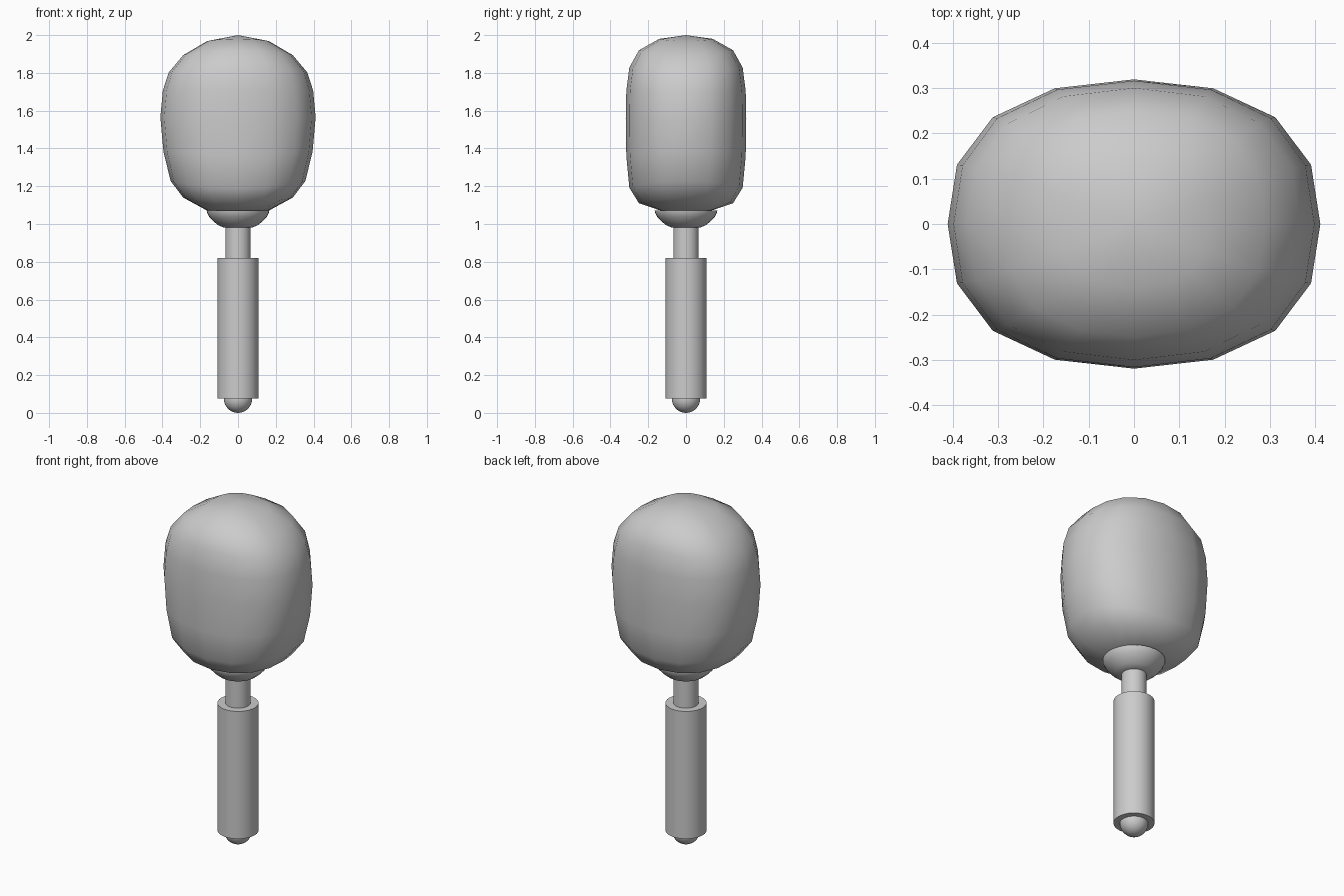
import bpy, bmesh
from math import sin, cos, pi

if "Cube" in bpy.data.objects:
    bpy.data.objects.remove(bpy.data.objects["Cube"])


def finish(name, bm, angle=0.6):
    bmesh.ops.recalc_face_normals(bm, faces=bm.faces)
    mesh = bpy.data.meshes.new(name)
    bm.to_mesh(mesh)
    bm.free()
    ob = bpy.data.objects.new(name, mesh)
    bpy.context.collection.objects.link(ob)
    bpy.ops.object.select_all(action='DESELECT')
    ob.select_set(True)
    bpy.context.view_layer.objects.active = ob
    bpy.ops.object.shade_smooth_by_angle(angle=angle)
    return ob


def skin(bm, rings, bottom=None, top=None):
    """Bridge vertex rings; close ends with a pole vertex or a flat cap."""
    n = len(rings[0])
    for a, b in zip(rings, rings[1:]):
        for i in range(n):
            j = (i + 1) % n
            bm.faces.new((a[i], a[j], b[j], b[i]))
    for ring, z in ((rings[0], bottom), (rings[-1], top)):
        if z is None:
            bm.faces.new(ring)
        else:
            pole = bm.verts.new((0, 0, z))
            for i in range(n):
                bm.faces.new((ring[i], ring[(i + 1) % n], pole))


def lathe(name, profile, bottom=None, top=None, n=32):
    bm = bmesh.new()
    rings = [[bm.verts.new((r * cos(2 * pi * i / n), r * sin(2 * pi * i / n), z))
              for i in range(n)] for r, z in profile]
    skin(bm, rings, bottom, top)
    return finish(name, bm)


# Head: rounded block, with 16-sided rounded cross-section
quarter = [(1, 0), (.95, .41), (.758, .738), (.425, .938)]
section = quarter + [(0, 1)] + [(-x, y) for x, y in quarter[:0:-1]]
section += [(-x, -y) for x, y in section]

# Rows: half width and its height, half depth and its height
rows = [
    (.164, 1.071, .140, 1.073),
    (.290, 1.140, .249, 1.110),
    (.357, 1.228, .300, 1.192),
    (.395, 1.385, .316, 1.360),
    (.411, 1.565, .319, 1.560),
    (.398, 1.706, .316, 1.705),
    (.367, 1.802, .300, 1.828),
    (.290, 1.894, .249, 1.920),
    (.164, 1.968, .142, 1.980),
]
bm = bmesh.new()
rings = []
for rx, zx, ry, zy in rows:
    ring = []
    for x, y in section:
        t = y * y / (x * x + y * y)
        ring.append(bm.verts.new((rx * x, ry * y, zx + (zy - zx) * t)))
    rings.append(ring)
skin(bm, rings, 1.055, 2.0)
head = finish("head", bm, 1.2)
shell = head.modifiers.new("wall", 'SOLIDIFY')
shell.thickness = 0.015
shell.offset = -1

# Cup-shaped collar under the head
lathe("collar", [(.075, .981), (.105, .994), (.132, 1.016), (.152, 1.038),
                 (.164, 1.060), (.166, 1.071)], bottom=.978)

# Neck rod and thicker grip
lathe("neck", [(.067, .80), (.067, .99)])
lathe("grip", [(.109, .075), (.109, .82)])

# Rounded end knob
lathe("end_knob", [(.075 * sin(a * pi / 16), .075 - .075 * cos(a * pi / 16))
                   for a in range(1, 10)], bottom=0)
